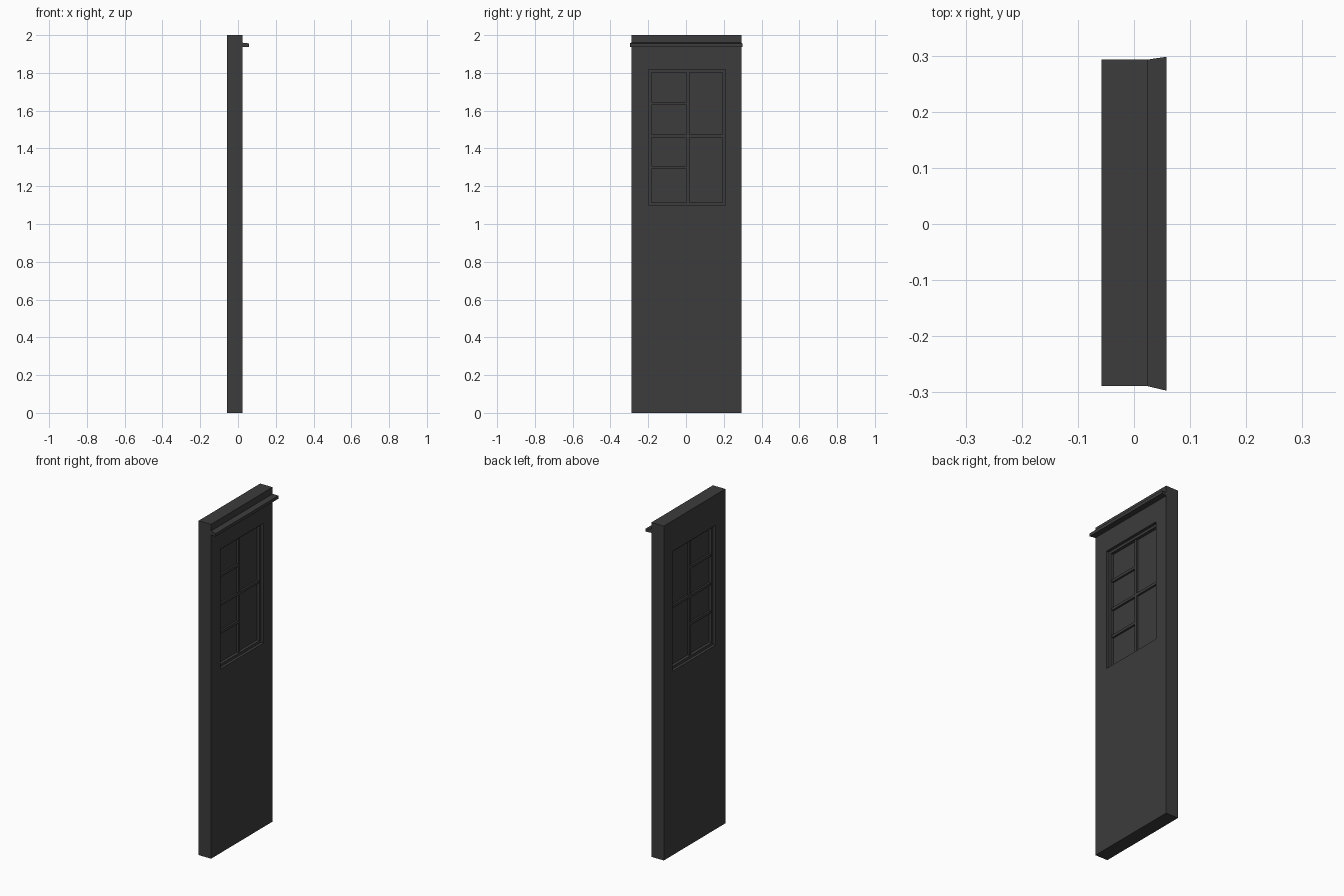
import bpy
import bmesh

cube = bpy.data.objects.get("Cube")
if cube:
    bpy.data.objects.remove(cube, do_unlink=True)

# Single charcoal finish
charcoal = bpy.data.materials.new("charcoal")
charcoal.use_nodes = True
tone = (0.045, 0.045, 0.045, 1)
charcoal.diffuse_color = tone
charcoal.node_tree.nodes["Principled BSDF"].inputs["Base Color"].default_value = tone


def finish(name, bm):
    bmesh.ops.recalc_face_normals(bm, faces=bm.faces)
    mesh = bpy.data.meshes.new(name)
    bm.to_mesh(mesh)
    bm.free()
    mesh.materials.append(charcoal)
    obj = bpy.data.objects.new(name, mesh)
    bpy.context.collection.objects.link(obj)
    return obj


def box(name, x, y, z):
    bm = bmesh.new()
    bmesh.ops.create_cube(bm, size=1)
    for v in bm.verts:
        v.co = [lo + (c + 0.5) * (hi - lo) for c, (lo, hi) in zip(v.co, (x, y, z))]
    return finish(name, bm)


def ring(name, x, outer, inner):
    """Rectangular frame in the YZ plane, with thickness along X."""
    bm = bmesh.new()
    loops = []
    for px in x:
        for y0, y1, z0, z1 in (outer, inner):
            corners = ((y0, z0), (y1, z0), (y1, z1), (y0, z1))
            loops.append([bm.verts.new((px, y, z)) for y, z in corners])
    back_out, back_in, front_out, front_in = loops
    for a, b in ((back_out, back_in), (front_out, front_in),
                 (back_out, front_out), (back_in, front_in)):
        for i in range(4):
            j = (i + 1) % 4
            bm.faces.new((a[i], a[j], b[j], b[i]))
    return finish(name, bm)


BACK, FRONT = -0.058, 0.024
MID = (BACK + FRONT) / 2
SLAB = (-0.289, 0.293, 0, 2)
OPENING = (-0.198, 0.209, 1.10, 1.817)
SASH = (-0.183, 0.194, 1.115, 1.802)

# Door slab with a window opening
ring("door_panel", (BACK, FRONT), SLAB, OPENING)

# Stepped window frame and recessed glazing
ring("window_frame", (MID - 0.024, MID + 0.024), OPENING, SASH)
box("window_pane", (MID - 0.006, MID + 0.006), SASH[:2], SASH[2:])

# Glazing bars: one upright, one full rail, two half rails
bar_x = (MID - 0.017, MID + 0.017)
box("upright_bar", bar_x, (0.003, 0.019), SASH[2:])
box("middle_rail", bar_x, SASH[:2], (1.457, 1.473))
for label, z in (("upper", 1.637), ("lower", 1.298)):
    box(label + "_half_rail", bar_x, (SASH[0], 0.003), (z - 0.008, z + 0.008))

# Drip ledge across the head, flaring slightly at its outer edge
ledge = box("drip_ledge", (FRONT, 0.058), SLAB[:2], (1.938, 1.96))
for v in ledge.data.vertices:
    if v.co.x > 0.05:
        v.co.y = 0.298 if v.co.y > 0 else -0.297
        if v.co.z > 1.95:
            v.co.z -= 0.004
